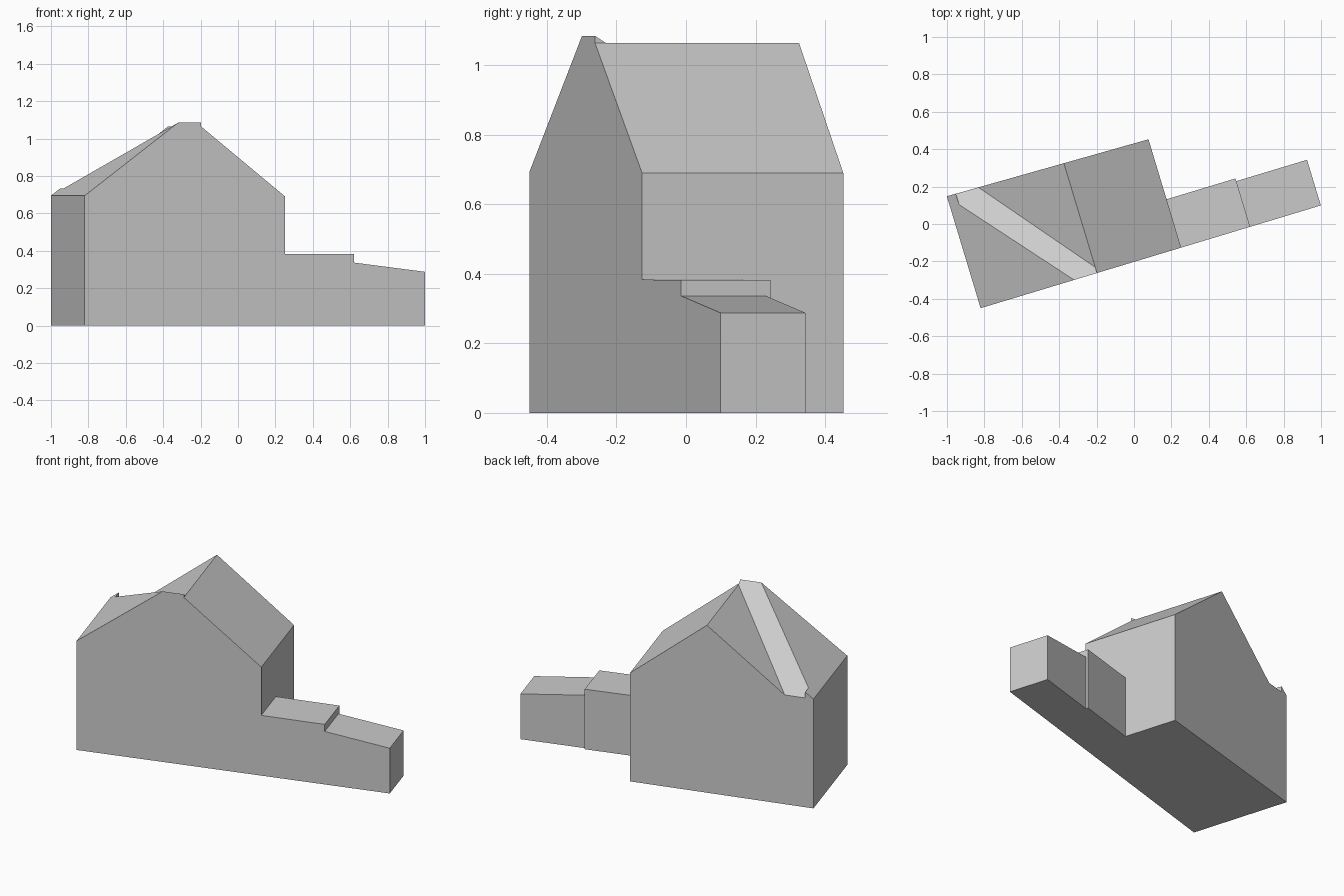
import bpy
import bmesh
import math
from mathutils import Matrix

old = bpy.data.objects.get("Cube")
if old:
    bpy.data.objects.remove(old, do_unlink=True)

GREY = (0.6, 0.6, 0.6, 1)
mat = bpy.data.materials.new("plain_grey")
mat.use_nodes = True
mat.diffuse_color = GREY
mat.node_tree.nodes["Principled BSDF"].inputs["Base Color"].default_value = GREY

# The plan is turned about its front right-hand corner
PLACE = Matrix.Translation((-0.82, -0.45, 0)) @ Matrix.Rotation(math.radians(16.8), 4, "Z")


def prism(name, profile, depth, taper=0.0, cut=None):
    """Extrude a (length, height) profile backwards; optionally slice off the top."""
    bm = bmesh.new()
    front = [bm.verts.new((u, 0, z)) for u, z in profile]
    back = [bm.verts.new((u, depth - taper * u, z)) for u, z in profile]
    bm.faces.new(front)
    bm.faces.new(back[::-1])
    n = len(profile)
    for i in range(n):
        j = (i + 1) % n
        bm.faces.new((front[i], back[i], back[j], front[j]))
    if cut:
        point, normal = cut
        bmesh.ops.bisect_plane(bm, geom=bm.verts[:] + bm.edges[:] + bm.faces[:], dist=1e-5,
                               plane_co=point, plane_no=normal, clear_outer=True)
        bmesh.ops.holes_fill(bm, edges=[e for e in bm.edges if e.is_boundary])
    bmesh.ops.recalc_face_normals(bm, faces=bm.faces[:])
    mesh = bpy.data.meshes.new(name)
    bm.to_mesh(mesh)
    bm.free()
    mesh.materials.append(mat)
    obj = bpy.data.objects.new(name, mesh)
    obj.matrix_world = PLACE
    bpy.context.collection.objects.link(obj)
    return obj


DEPTH, TAPER = 0.625, 0.018
EAVE, TOP, RIDGE_U = 0.695, 1.085, 0.65

# House with gabled roof, and a narrow raised eave strip on one side
prism("house", [(0, 0), (1.12, 0), (1.12, 0.69), (RIDGE_U, 1.065), (0.175, EAVE),
                (0.05, EAVE), (0.05, 0.732), (0, EAVE)], DEPTH, TAPER)

# Raised roof wedge, sliced by the plane that slopes down to the back
prism("roof_wedge", [(0.05, 0.5), (RIDGE_U, 0.5), (RIDGE_U, TOP), (0.522, TOP), (0.05, 0.732)],
      DEPTH, TAPER, cut=((0, 0, TOP), (0, 0.627, 1)))

# Low side extensions
prism("near_extension", [(1.0, 0), (1.505, 0), (1.505, 0.382), (1.0, 0.384)], 0.27)
prism("far_extension", [(1.4, 0), (1.9, 0), (1.9, 0.288), (1.505, 0.337), (1.4, 0.337)], 0.255)
